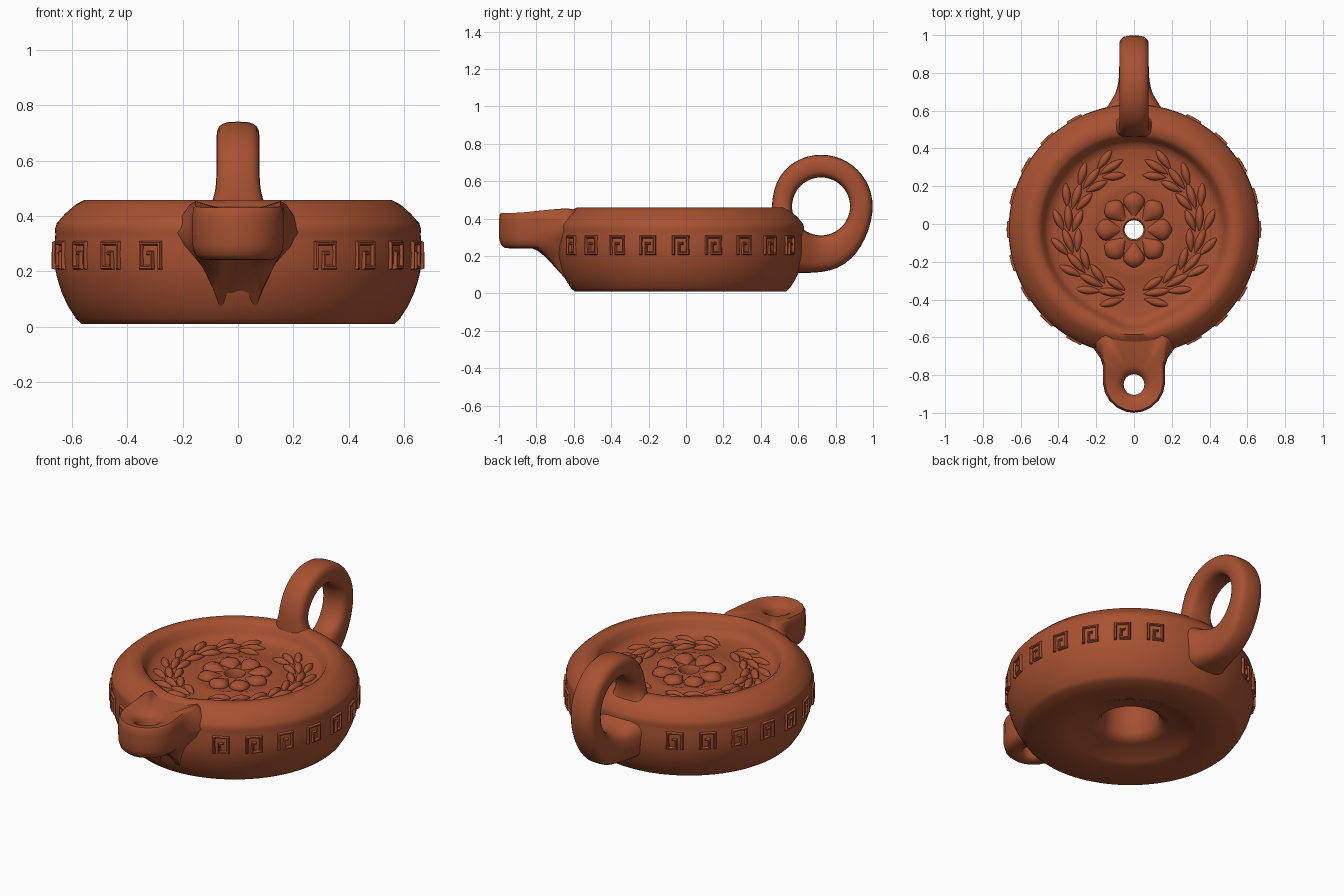
import bpy, bmesh, math
from mathutils import Vector
from math import sin, cos, pi, radians

if "Cube" in bpy.data.objects:
    bpy.data.objects.remove(bpy.data.objects["Cube"])

clay = bpy.data.materials.new("terracotta_clay")
clay.diffuse_color = (0.39, 0.083, 0.031, 1)
clay.use_nodes = True
clay.node_tree.nodes["Principled BSDF"].inputs["Base Color"].default_value = clay.diffuse_color
CY = -0.03          # body axis position in y


def finish(name, bm, angle=40):
    bmesh.ops.recalc_face_normals(bm, faces=bm.faces)
    me = bpy.data.meshes.new(name)
    bm.to_mesh(me)
    bm.free()
    ob = bpy.data.objects.new(name, me)
    bpy.context.collection.objects.link(ob)
    me.materials.append(clay)
    bpy.ops.object.select_all(action='DESELECT')
    ob.select_set(True)
    bpy.context.view_layer.objects.active = ob
    bpy.ops.object.shade_smooth_by_angle(angle=radians(angle))
    return ob


def loft(bm, rings, cyclic=True):
    """Join equal closed rings of points; cyclic also joins last to first."""
    vs = [[bm.verts.new(p) for p in r] for r in rings]
    n, m = len(vs[0]), len(vs)
    for i in range(m if cyclic else m - 1):
        a, b = vs[i], vs[(i + 1) % m]
        for j in range(n):
            k = (j + 1) % n
            bm.faces.new((a[j], a[k], b[k], b[j]))
    if not cyclic:
        bm.faces.new(vs[0])
        bm.faces.new(vs[-1])


def ramp(y, a, b):
    t = min(1, max(0, (y - a) / (b - a)))
    return t * t * (3 - 2 * t)


# Body: lathe with filling hole, sunken disc, and stepped well underneath
profile = [(.05, .368), (.058, .375), (.08, .37), (.2, .362), (.225, .37), (.25, .362),
           (.42, .363), (.455, .373), (.475, .40), (.49, .435), (.51, .452), (.555, .458),
           (.585, .443), (.625, .408), (.655, .374), (.662, .352), (.66, .335), (.662, .31),
           (.664, .26), (.661, .21), (.652, .17), (.638, .125), (.615, .075), (.585, .028),
           (.565, .01), (.36, .01), (.33, .022), (.28, .045), (.21, .06), (.175, .07),
           (.155, .1), (.145, .2), (.13, .27), (.1, .31), (.05, .325)]
SEG = 96
bm = bmesh.new()
rings = []
for r, z in profile:
    ring = []
    for j in range(SEG):
        a = 2 * pi * j / SEG
        off = math.remainder(a + pi / 2, 2 * pi)
        # the sunken disc reaches towards the nozzle
        rr = r + (.04 * math.exp(-(off / .25) ** 2) if .41 < r < .53 and z > .3 else 0)
        ring.append((rr * cos(a), CY + rr * sin(a), z))
    rings.append(ring)
loft(bm, rings)
finish("lamp_body", bm, 50)

# Nozzle: U-shaped outline lofted around the wick hole, flaring into the body
HY = -0.85
half = [(0, -1), (.045, -.993), (.09, -.972), (.13, -.935), (.155, -.89), (.165, -.84),
        (.165, -.79), (.165, -.75), (.165, -.71), (.165, -.67), (.165, -.63), (.16, -.59),
        (.12, -.57), (0, -.57)]
outline = half + [(-x, y) for x, y in half[-2:0:-1]]


def hole(r, z):
    ring = []
    for x, y in outline:
        d = Vector((x, y - HY)).normalized() * r
        ring.append((d.x, HY + d.y, z))
    return ring


def wall(scale, zf, keel=0, flare=0):
    ring = []
    for x, y in outline:
        sx = scale * (1 - keel * .7 * ramp(y, -.8, -.6)) + flare * ramp(y, -.75, -.59)
        ring.append((x * sx, HY + (y - HY) * (scale if y < HY else 1), zf(y)))
    return ring


def top_z(y):
    return .43 + .024 * ramp(y, -.95, -.62) - .015 * ramp(y, -.62, -.56)


def low_z(y):
    return max(.02, .243 - 1.25 * max(0, y + .775))


bm = bmesh.new()
loft(bm, [hole(.055, .39), hole(.075, .412), hole(.1, .425),
          wall(.93, top_z), wall(.985, lambda y: top_z(y) - .012, 0, .08),
          wall(1, lambda y: top_z(y) - .05, 0, .25), wall(1, lambda y: .34, 0, .5),
          wall(.99, lambda y: .29, 0, .3),
          wall(.93, lambda y: .26 - .4 * (.243 - low_z(y)), .4),
          wall(.8, low_z, .8), hole(.08, .24), hole(.055, .255)])
finish("nozzle", bm, 60)

# Handle: upright ring, thicker and flared where it meets the body
bm = bmesh.new()
rings = []
for i in range(48):
    t = 2 * pi * i / 48
    deg = math.degrees(t)
    r_in = .155
    r_out = .276 + .07 * max(0, -sin(t)) ** 3 + .09 * math.exp(-((deg - 232) / 22) ** 2)
    r_out -= .014 * math.exp(-((deg - 175) / 30) ** 2)
    hw = .078 + .09 * max(0, cos(t - radians(225))) ** 6
    ring = []
    for j in range(20):
        a = 2 * pi * j / 20
        ca, sa = cos(a), sin(a)
        u = math.copysign(abs(ca) ** .65, ca)
        v = math.copysign(abs(sa) ** .65, sa)
        r = (r_in + r_out) / 2 + (r_out - r_in) / 2 * v
        ring.append((hw * u, .722 + r * cos(t), .465 + r * sin(t)))
    rings.append(ring)
loft(bm, rings)
finish("ring_handle", bm, 60)

# Meander panels: square-spiral bars wrapped on the side wall
bars = [(-.047, -.052, -.03, .052), (-.047, .035, .047, .052), (.03, -.052, .047, .052),
        (-.015, -.052, .047, -.035), (-.015, -.052, 0, .016), (-.015, 0, .016, .016)]
bm = bmesh.new()
for side in (1, -1):
    for k in range(9):
        mid = radians(28.5 + 15.4 * k)
        for u0, v0, u1, v1 in bars:
            rings = []
            for r, e in ((.64, -.002), (.662, 0), (.674, .005)):
                ring = []
                for u, v in ((u0 + e, v0 + e), (u1 - e, v0 + e), (u1 - e, v1 - e), (u0 + e, v1 - e)):
                    a = mid + u / .67
                    ring.append((side * r * sin(a), CY - r * cos(a), .258 + v))
                rings.append(ring)
            loft(bm, rings, False)
finish("meander_band", bm)


def leaf(bm, x, y, ang, length, width, height, z, tip=1.0):
    """Raised leaf: base at x, y, pointing along ang."""
    d, s = Vector((cos(ang), sin(ang), 0)), Vector((-sin(ang), cos(ang), 0))
    base = Vector((x, y, z))
    rings = []
    for i in range(9):
        t = .02 + .96 * i / 8
        w = sin(pi * t ** tip) ** .8
        rings.append([base + d * length * t + s * (width / 2 * w * cos(a))
                      + Vector((0, 0, height * w * sin(a)))
                      for a in [2 * pi * j / 10 for j in range(10)]])
    loft(bm, rings, False)


# Wreath: two mirrored branches of leaves climbing from the front
bm = bmesh.new()
for side in (1, -1):
    for k in range(8):
        a = radians(8 + 20 * k)
        for r, spread, ln in ((.37, .4, .14), (.345, 0, .15), (.325, -.45, .13)):
            x, y = r * sin(a), CY - r * cos(a)
            heading = a - spread
            hx, hy = cos(heading), sin(heading)
            leaf(bm, side * x, y, math.atan2(hy, side * hx), ln, .044, .024, .362, 1.1)
finish("leaf_wreath", bm, 60)

# Rosette: eight rounded petals around the filling hole
bm = bmesh.new()
for k in range(8):
    a = k * pi / 4
    leaf(bm, .048 * cos(a), CY + .048 * sin(a), a, .155, .115, .032, .366, 1.7)
finish("petal_rosette", bm, 60)
